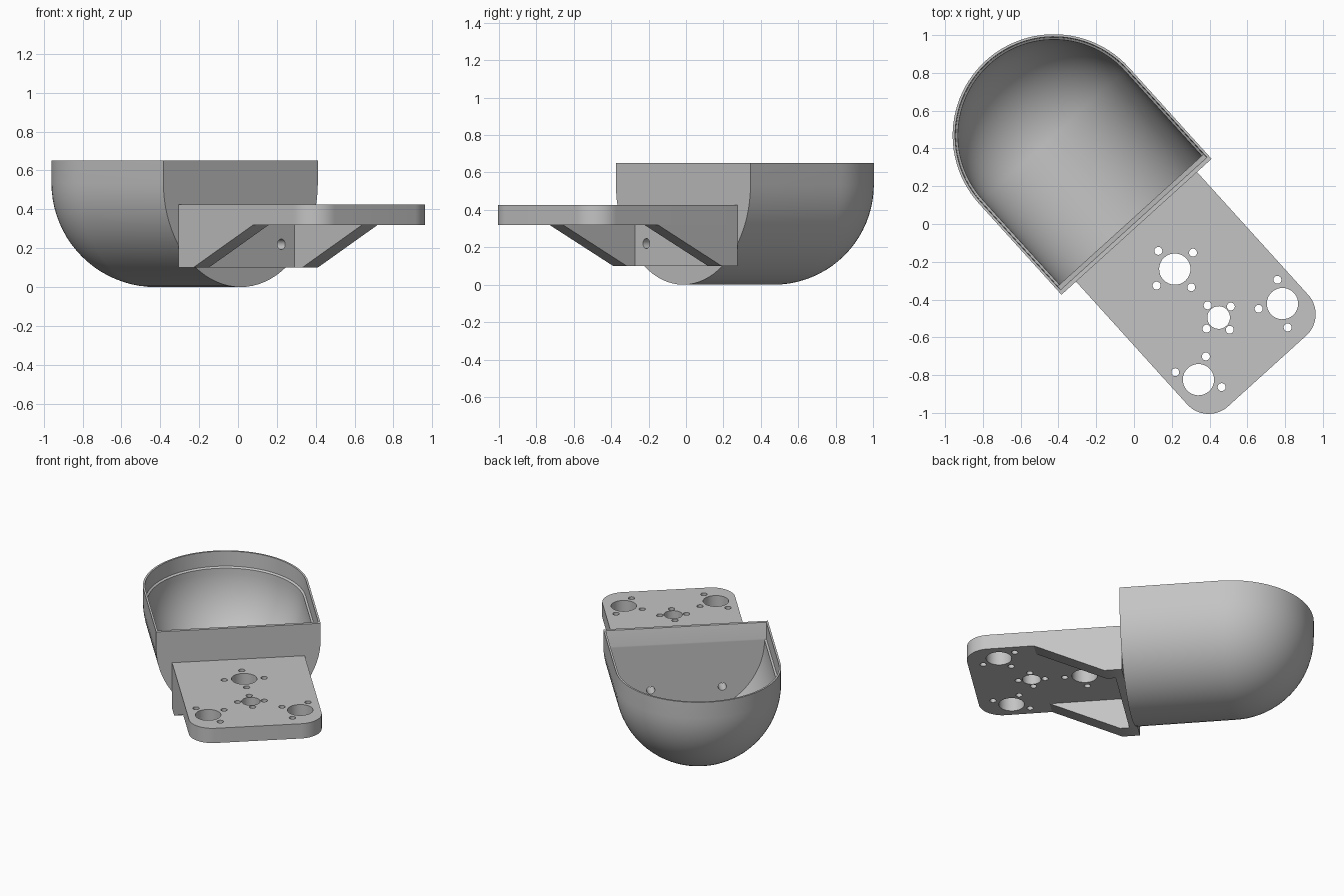
import bpy, bmesh
from math import sin, cos, pi, radians
from mathutils import Matrix, Vector

cube = bpy.data.objects.get("Cube")
if cube:
    bpy.data.objects.remove(cube, do_unlink=True)

grey = bpy.data.materials.new("plain grey")
grey.use_nodes = True
grey.diffuse_color = (0.55, 0.55, 0.55, 1)
grey.node_tree.nodes["Principled BSDF"].inputs["Base Color"].default_value = grey.diffuse_color

TURN = radians(-47.85)   # whole model is turned about z; local +x runs out along the bracket
FRONT = 0.02             # outer plane of the flat scoop wall


def finish(name, bm):
    bmesh.ops.recalc_face_normals(bm, faces=bm.faces)
    mesh = bpy.data.meshes.new(name)
    bm.to_mesh(mesh)
    bm.free()
    mesh.materials.append(grey)
    ob = bpy.data.objects.new(name, mesh)
    bpy.context.collection.objects.link(ob)
    ob.rotation_euler.z = TURN
    return ob


def prism(name, points, offset):
    """Closed outline of 3D points, extruded by an offset."""
    bm = bmesh.new()
    face = bm.faces.new([bm.verts.new(p) for p in points])
    new = bmesh.ops.extrude_face_region(bm, geom=[face])["geom"]
    bmesh.ops.translate(bm, vec=Vector(offset),
                        verts=[g for g in new if isinstance(g, bmesh.types.BMVert)])
    return finish(name, bm)


def activate(ob):
    bpy.ops.object.select_all(action='DESELECT')
    ob.select_set(True)
    bpy.context.view_layer.objects.active = ob


def drill(ob, holes, along_x=False):
    """Cut round holes (x, y, z, radius) through an object."""
    bm = bmesh.new()
    for x, y, z, r in holes:
        m = Matrix.Translation((x, y, z))
        if along_x:
            m = m @ Matrix.Rotation(pi / 2, 4, 'Y')
        bmesh.ops.create_cone(bm, cap_ends=True, segments=32, radius1=r, radius2=r,
                              depth=0.3, matrix=m)
    cutter = finish("hole_cutter", bm)
    cutter.hide_render = True
    mod = ob.modifiers.new("holes", 'BOOLEAN')
    mod.operation, mod.solver, mod.object = 'DIFFERENCE', 'EXACT', cutter
    bpy.context.view_layer.update()
    activate(ob)
    bpy.ops.object.modifier_apply(modifier=mod.name)
    bpy.data.objects.remove(cutter, do_unlink=True)


# Scoop: half-round trough with a ball end, lofted outside then inside
R, CENTRE, TOP, STEPS = 0.536, -0.632, 0.65, 20
quarter = [i / STEPS * pi / 2 for i in range(STEPS + 1)]
inner = R - 0.028
rings = [(R * sin(t), R - R * cos(t), FRONT) for t in quarter]
rings += [(R, TOP, FRONT), (R - 0.013, TOP, FRONT - 0.022), (R - 0.016, 0.545, FRONT - 0.047)]
rings += [(inner * sin(t), R - inner * cos(t), FRONT - 0.047) for t in reversed(quarter)]

bm = bmesh.new()
loops = []
for a, z, front in rings:
    pts = [(front, a, z)]
    pts += [(CENTRE - a * sin(t), a * cos(t), z) for t in (i * pi / 48 for i in range(49))]
    pts += [(front, -a, z)]
    loops.append([bm.verts.new(p) for p in pts])
for lo, hi in zip(loops, loops[1:]):
    for i in range(len(lo)):
        j = (i + 1) % len(lo)
        bm.faces.new((lo[i], lo[j], hi[j], hi[i]))
bmesh.ops.remove_doubles(bm, verts=bm.verts, dist=0.0004)
scoop = finish("scoop", bm)

# Mounting deck with two rounded outer corners
HALF, END, CORNER, LOW, HIGH = 0.432, 1.05, 0.153, 0.32, 0.425
outline = [(FRONT, -HALF, LOW)]
for side, start in ((-1, -pi / 2), (1, 0)):
    for i in range(17):
        t = start + i * pi / 32
        outline.append((END - CORNER + CORNER * cos(t),
                        side * (HALF - CORNER) + CORNER * sin(t), LOW))
outline.append((FRONT, HALF, LOW))
deck = prism("mounting_deck", outline, (0, 0, HIGH - LOW))

# Deck holes: each large bore has a ring of small screw holes
bores = [(0.322, 0, 0.083, 0.13, (0, 90, 180, 270)),
         (0.668, 0, 0.06, 0.087, (0, 90, 180, 270)),
         (0.84, 0.3, 0.083, 0.129, (150, 240, 330)),
         (0.84, -0.3, 0.083, 0.129, (30, 120, 210))]
holes = []
for x, y, r, ring, angles in bores:
    holes.append((x, y, 0.37, r))
    for a in map(radians, angles):
        holes.append((x + ring * cos(a), y + ring * sin(a), 0.37, 0.021))
drill(deck, holes)

# Back plate between the ribs
RIB, BASE = 0.108, 0.1
w = HALF - RIB
back_plate = prism("back_plate", [(FRONT, -w, BASE), (FRONT, w, BASE),
                                  (FRONT, w, LOW), (FRONT, -w, LOW)], (0.055, 0, 0))

# Sloped side ribs
ribs = []
for name, y in (("left_rib", w), ("right_rib", -HALF)):
    side = [(FRONT, y, BASE), (0.134, y, BASE), (0.594, y, LOW), (FRONT, y, LOW)]
    ribs.append(prism(name, side, (0, RIB, 0)))

# Bolt holes through the back plate and the scoop wall
bolts = [(FRONT, s * 0.233, 0.22, 0.027) for s in (-1, 1)]
for part in (back_plate, scoop):
    drill(part, bolts, along_x=True)

for part in [scoop, deck, back_plate] + ribs:
    activate(part)
    bpy.ops.object.shade_smooth_by_angle(angle=radians(30))
